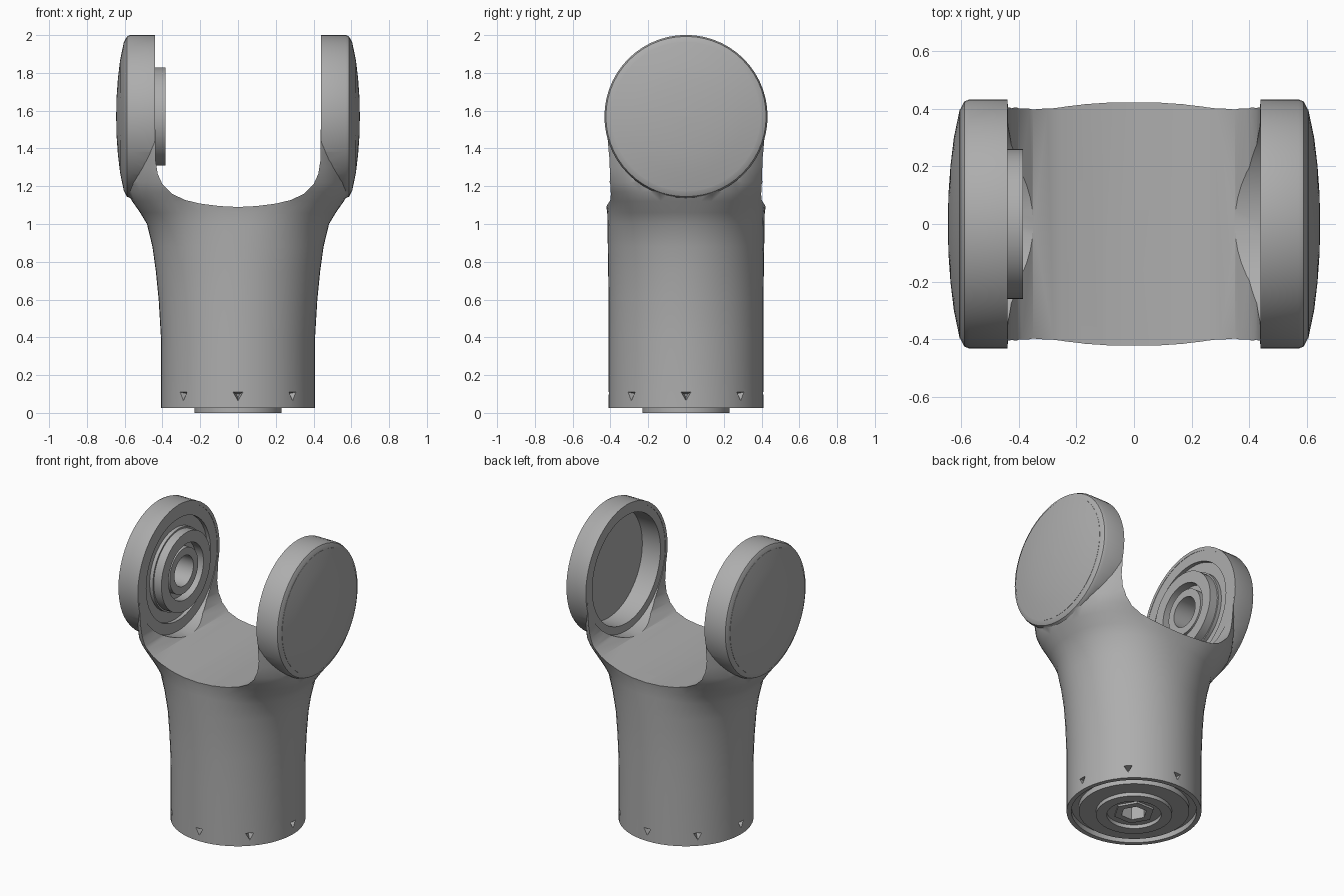
import bpy, bmesh, math
from mathutils import Matrix, Vector

if "Cube" in bpy.data.objects:
    bpy.data.objects.remove(bpy.data.objects["Cube"], do_unlink=True)

grey = bpy.data.materials.new("machined grey")
grey.use_nodes = True
grey.diffuse_color = (0.42, 0.42, 0.42, 1)
grey.node_tree.nodes["Principled BSDF"].inputs["Base Color"].default_value = (0.42, 0.42, 0.42, 1)

SEG = 56
EAR_Z = 1.569
TURN = Matrix.Rotation(math.pi / 2, 4, 'Y')


def finish(name, bm):
    bmesh.ops.remove_doubles(bm, verts=bm.verts, dist=1e-5)
    bmesh.ops.recalc_face_normals(bm, faces=bm.faces)
    mesh = bpy.data.meshes.new(name)
    bm.to_mesh(mesh)
    bm.free()
    mesh.materials.append(grey)
    obj = bpy.data.objects.new(name, mesh)
    bpy.context.collection.objects.link(obj)
    return obj


def skin(bm, rings, closed=False):
    loops = [[bm.verts.new(p) for p in ring] for ring in rings]
    pairs = list(zip(loops, loops[1:] + loops[:1])) if closed else list(zip(loops, loops[1:]))
    for low, high in pairs:
        for i in range(len(low)):
            j = (i + 1) % len(low)
            bm.faces.new((low[i], low[j], high[j], high[i]))
    if not closed:
        bm.faces.new(loops[0])
        bm.faces.new(loops[-1])


def lathe(name, profile, ear=0, closed=False, seg=SEG):
    """Revolve (radius, height); ear = +1 or -1 lays it on that ear's axis."""
    bm = bmesh.new()
    rings = [[(r * math.cos(2 * math.pi * i / seg), r * math.sin(2 * math.pi * i / seg), h)
              for i in range(seg)] for r, h in profile]
    skin(bm, rings, closed)
    if ear:
        mat = Matrix.Translation((0, 0, EAR_Z)) @ Matrix.Scale(ear, 4, (1, 0, 0)) @ TURN
        bmesh.ops.transform(bm, matrix=mat, verts=bm.verts)
    return finish(name, bm)


def combine(target, other, operation):
    mod = target.modifiers.new("join", 'BOOLEAN')
    mod.operation, mod.solver, mod.object = operation, 'EXACT', other
    bpy.context.view_layer.objects.active = target
    bpy.ops.object.modifier_apply(modifier=mod.name)
    bpy.data.objects.remove(other, do_unlink=True)


def cut(target, other):
    combine(target, other, 'DIFFERENCE')


# Sleeve: round at the base, flaring into the fork arms (z, half x, half y, squareness)
stations = [(0.025, .408, .41, 2), (0.4, .408, .41, 2), (0.6, .42, .41, 2), (0.75, .435, .412, 2),
            (0.88, .453, .414, 2.1), (1.0, .482, .416, 2.2), (1.06, .518, .417, 2.4),
            (1.12, .56, .426, 2.6), (1.17, .59, .452, 2.6), (1.22, .6, .48, 2.6),
            (1.3, .6, .50, 2.6), (1.38, .6, .512, 2.6), (1.5, .6, .525, 2.6)]


def oval(z, a, b, n):
    ring = []
    for i in range(SEG):
        c, s = math.cos(2 * math.pi * i / SEG), math.sin(2 * math.pi * i / SEG)
        ring.append((a * math.copysign(abs(c) ** (2 / n), c),
                     b * math.copysign(abs(s) ** (2 / n), s), z))
    return ring


bm = bmesh.new()
skin(bm, [oval(*s) for s in stations])
body = finish("fork_body", bm)

# Saddle scooped out between the arms
half = [(0, 1.09), (.1, 1.095), (.2, 1.108), (.28, 1.127), (.35, 1.16), (.4, 1.21),
        (.425, 1.265), (.437, 1.34), (.44, 2.3)]
outline = [(-x, z) for x, z in reversed(half[1:])] + half
bm = bmesh.new()
skin(bm, [[(x, y, z) for x, z in outline] for y in (-.7, .7)])
cut(body, finish("saddle_cutter", bm))

# Ear discs on both arms
for side in (1, -1):
    disc = lathe("ear", [(.432, .439), (.432, .57), (.424, .588), (.395, .603)], side)
    combine(body, disc, 'UNION')

# Round clearance that leaves a full flat ring on each inner ear face
cut(body, lathe("clearance_cutter", [(.41, -.441), (.41, .441)], 1))

# Deep bowl in the left ear
cut(body, lathe("bowl_cutter", [(.36, .42), (.36, .575)], 1))

# Ring groove and bore in the right ear
cut(body, lathe("groove_cutter", [(.34, .425), (.34, .465), (.27, .465), (.27, .425)], -1, True))
cut(body, lathe("bore_cutter", [(.1, .4), (.1, .55)], -1))

# Groove and bore under the base
cut(body, lathe("base_groove_cutter", [(.38, -.1), (.38, .06), (.335, .06), (.335, -.1)], closed=True))
cut(body, lathe("base_bore_cutter", [(.08, -.1), (.08, .12)], seg=6))

# Small three-sided screw pockets around the foot, pointing down
for k in range(8):
    bm = bmesh.new()
    bmesh.ops.create_cone(bm, segments=3, radius1=.042, radius2=.012, depth=.08, cap_ends=True)
    out = Vector((math.cos(k * math.pi / 4), math.sin(k * math.pi / 4), 0))
    aim = (-out).to_track_quat('Z', 'Y').to_matrix().to_4x4() @ Matrix.Rotation(math.pi, 4, 'Z')
    place = Matrix.Translation(out * .4 + Vector((0, 0, .095))) @ aim
    bmesh.ops.transform(bm, matrix=place, verts=bm.verts)
    cut(body, finish("pocket_cutter", bm))

parts = [body]

# Domed outer caps
for side, name in ((1, "left_cap"), (-1, "right_cap")):
    parts.append(lathe(name, [(.396, .585), (.396, .604), (.3, .624), (.2, .636), (.1, .643), (.001, .645)], side))

# Bearing rings on the right ear's inner face
parts.append(lathe("bearing_ring", [(.26, .45), (.26, .385), (.185, .385), (.185, .45)], -1, True))
parts.append(lathe("bearing_hub", [(.15, .45), (.15, .4), (.1, .4), (.1, .45)], -1, True))

# Flange rings under the base
parts.append(lathe("flange_ring", [(.23, .05), (.23, 0), (.165, 0), (.165, .05)], closed=True))
parts.append(lathe("flange_hub", [(.125, .05), (.125, .012), (.08, .012), (.08, .05)], closed=True, seg=6))

for obj in parts:
    bpy.ops.object.select_all(action='DESELECT')
    obj.select_set(True)
    bpy.context.view_layer.objects.active = obj
    bpy.ops.object.shade_smooth_by_angle(angle=math.radians(32))
